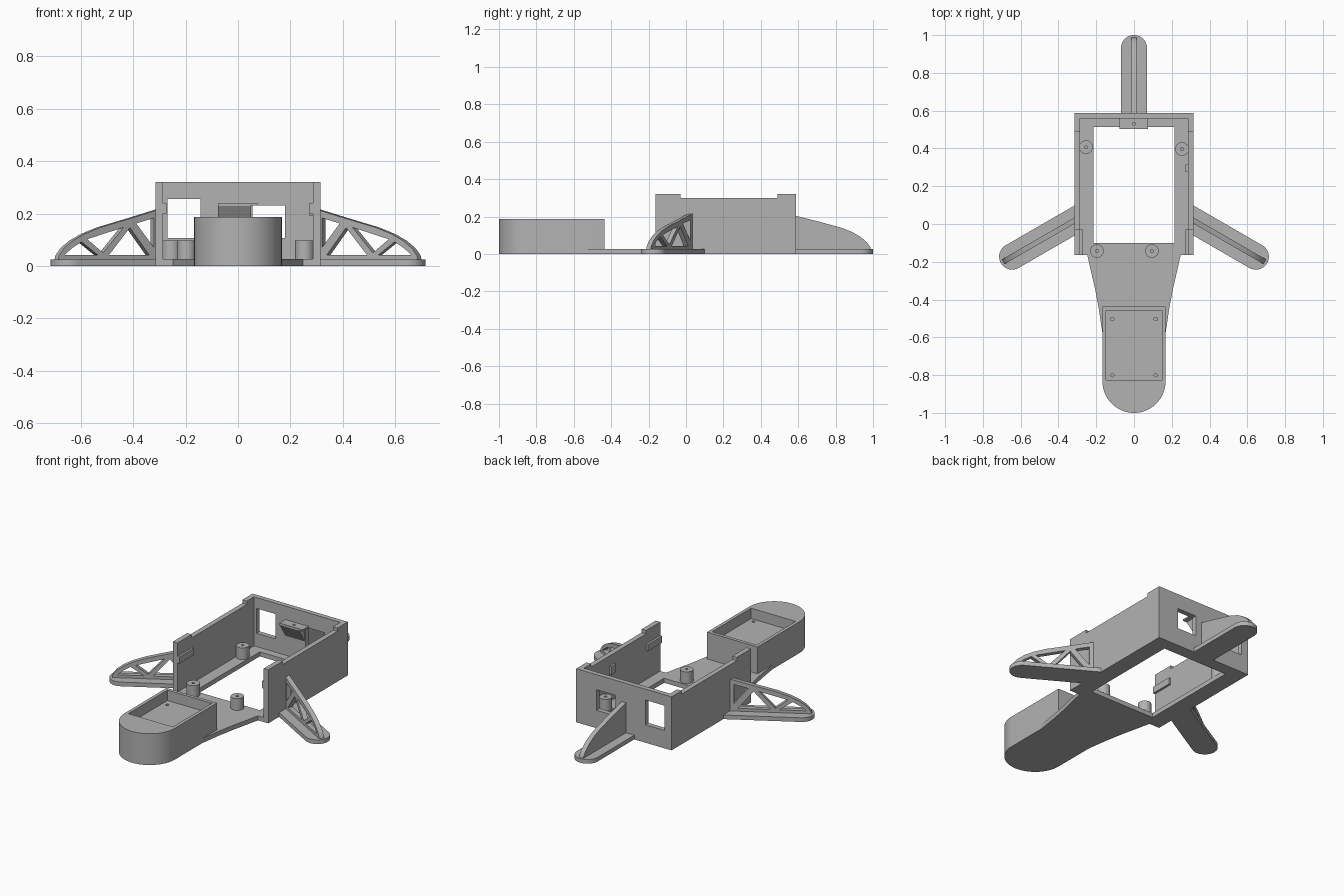
import bpy, bmesh, math
from mathutils import Matrix, Vector

if "Cube" in bpy.data.objects:
    bpy.data.objects.remove(bpy.data.objects["Cube"], do_unlink=True)

GREY = (0.45, 0.45, 0.45, 1)
mat = bpy.data.materials.new("plain grey")
mat.use_nodes = True
mat.diffuse_color = GREY
mat.node_tree.nodes["Principled BSDF"].inputs["Base Color"].default_value = GREY


def frame(u, v, origin=(0, 0, 0)):
    """Matrix that maps a drawn (u, v) plane and its depth axis into space."""
    u, v = Vector(u), Vector(v)
    m = Matrix((u, v, u.cross(v))).transposed().to_4x4()
    m.translation = origin
    return m


FLAT = Matrix.Identity(4)
SIDE = frame((0, 1, 0), (0, 0, 1))      # drawn in y, z and extruded along x


def prism(name, pts, low, high, m=FLAT):
    bm = bmesh.new()
    face = bm.faces.new([bm.verts.new((u, v, low)) for u, v in pts])
    ext = bmesh.ops.extrude_face_region(bm, geom=[face])["geom"]
    bmesh.ops.translate(bm, vec=(0, 0, high - low),
                        verts=[g for g in ext if isinstance(g, bmesh.types.BMVert)])
    bmesh.ops.recalc_face_normals(bm, faces=bm.faces)
    bm.transform(m)
    me = bpy.data.meshes.new(name)
    bm.to_mesh(me)
    bm.free()
    me.materials.append(mat)
    ob = bpy.data.objects.new(name, me)
    bpy.context.collection.objects.link(ob)
    return ob


def rect(u0, u1, v0, v1):
    return [(u0, v0), (u1, v0), (u1, v1), (u0, v1)]


def arc(cx, cy, r, start, end, n=24):
    angles = [math.radians(start + (end - start) * i / n) for i in range(n + 1)]
    return [(cx + r * math.cos(a), cy + r * math.sin(a)) for a in angles]


def circle(cx, cy, r, n=24):
    return arc(cx, cy, r, 0, 360, n)[:-1]


def select(ob):
    bpy.ops.object.select_all(action='DESELECT')
    ob.select_set(True)
    bpy.context.view_layer.objects.active = ob


def cut(ob, *cutters):
    select(ob)
    for c in cutters:
        mod = ob.modifiers.new("cut", 'BOOLEAN')
        mod.operation, mod.solver, mod.object = 'DIFFERENCE', 'EXACT', c
        bpy.ops.object.modifier_apply(modifier=mod.name)
        bpy.data.objects.remove(c, do_unlink=True)


# Open floor frame and the tapering neck in front of it
T = 0.027
floor = prism("floor_frame", rect(-0.315, 0.315, -0.164, 0.587), 0, T)
cut(floor, prism("opening", rect(-0.215, 0.215, -0.1, 0.513), -0.1, 0.1))
curve = [(0.25, -0.15), (0.228, -0.25), (0.207, -0.34), (0.186, -0.45), (0.167, -0.58)]
prism("neck_plate", curve + [(-x, y) for x, y in reversed(curve)], 0, T)

# Side walls with raised ends, plus the retaining bars inside them
wall = [(-0.164, 0), (0.587, 0), (0.587, 0.32), (0.49, 0.32), (0.49, 0.30),
        (-0.03, 0.30), (-0.03, 0.32), (-0.164, 0.32)]
for side, s in (("left", 1), ("right", -1)):
    prism(side + "_wall", wall, *sorted((s * 0.285, s * 0.315)), SIDE)
    prism(side + "_front_bar", rect(-0.164, -0.03, 0.2, 0.24),
          *sorted((s * 0.272, s * 0.29)), SIDE)
prism("left_wall_clip", rect(0.275, 0.315, 0.19, 0.24), 0.273, 0.29, SIDE)

# Back wall with two windows
back = prism("back_wall", rect(-0.3, 0.3, 0.558, 0.587), 0, 0.32)
cut(back,
    prism("window_a", rect(-0.268, -0.142, 0.5, 0.7), 0.107, 0.255),
    prism("window_b", rect(0.055, 0.18, 0.5, 0.7), 0.107, 0.23))

# Wedge bracket inside the back wall
wedge = prism("bracket_wedge", [(0.56, 0.24), (0.503, 0.24), (0.503, 0.228), (0.56, 0.14)],
              -0.077, 0.05, SIDE)
cut(wedge, prism("screw_hole", circle(0, 0.53, 0.008, 12), 0.2, 0.3))
prism("bracket_lip", rect(0.503, 0.56, 0.23, 0.24), 0.05, 0.075, SIDE)

# Standoffs with screw holes
for i, (x, y) in enumerate([(-0.254, 0.407), (0.254, 0.397), (-0.196, -0.143), (0.095, -0.143)]):
    post = prism(f"standoff_{i + 1}", circle(x, y, 0.036), 0.01, 0.097)
    cut(post, prism("screw_hole", circle(x, y, 0.008, 12), 0.04, 0.2))

# Rounded front housing with a shallow pocket
R = 0.167
box = prism("front_housing", [(R, -0.437)] + [(-R, -0.437)]
            + arc(0, -0.833, R, 180, 360, 32), 0, 0.187)
cut(box, prism("pocket", rect(-0.147, 0.147, -0.825, -0.457), 0.125, 0.3))
cut(box, *[prism("hole", circle(x, y, 0.009, 12), 0.09, 0.2)
           for x in (-0.115, 0.115) for y in (-0.503, -0.8)])

# Three legs: rounded foot plate and a curved fin, pierced as a truss on the sides
back_fin = [(-0.015, T / 2), (-0.015, 0.207), (0, 0.204), (0.13, 0.171), (0.24, 0.141),
            (0.3, 0.118), (0.345, 0.092), (0.38, 0.062), (0.398, 0.038), (0.403, T / 2)]
side_fin = [(-0.018, T / 2), (-0.018, 0.218), (0, 0.213), (0.13, 0.178), (0.25, 0.147),
            (0.32, 0.122), (0.37, 0.097), (0.41, 0.068), (0.432, 0.04), (0.438, T / 2)]
holes = [
    [(0.014, 0.183), (0.014, 0.07), (0.092, 0.162)],
    [(0.035, 0.042), (0.212, 0.042), (0.12, 0.146)],
    [(0.148, 0.147), (0.238, 0.05), (0.308, 0.102)],
    [(0.262, 0.042), (0.407, 0.042), (0.375, 0.068), (0.333, 0.092)],
]
legs = [("back_leg", (0, 0.587, 0), 90, 0.344, back_fin, []),
        ("left_leg", (0.315, 0.018, 0), -30, 0.381, side_fin, holes),
        ("right_leg", (-0.315, 0.018, 0), 210, 0.381, side_fin, holes)]
for name, origin, angle, reach, fin, gaps in legs:
    a = math.radians(angle)
    d = (math.cos(a), math.sin(a), 0)
    start = -0.06 if gaps else -0.02
    prism(name + "_foot", [(start, 0.069)] + [(start, -0.069)] + arc(reach, 0, 0.069, -90, 90),
          0, 0.025, frame(d, (-d[1], d[0], 0), origin))
    upright = frame(d, (0, 0, 1), origin)
    web = prism(name + "_fin", fin, -0.014, 0.014, upright)
    cut(web, *[prism("gap", g, -0.1, 0.1, upright) for g in gaps])

# Smooth the round faces, keep the edges crisp
for ob in bpy.context.scene.objects:
    if ob.type == 'MESH' and ob.data.materials and ob.data.materials[0] == mat:
        select(ob)
        bpy.ops.object.shade_smooth_by_angle(angle=math.radians(30))
